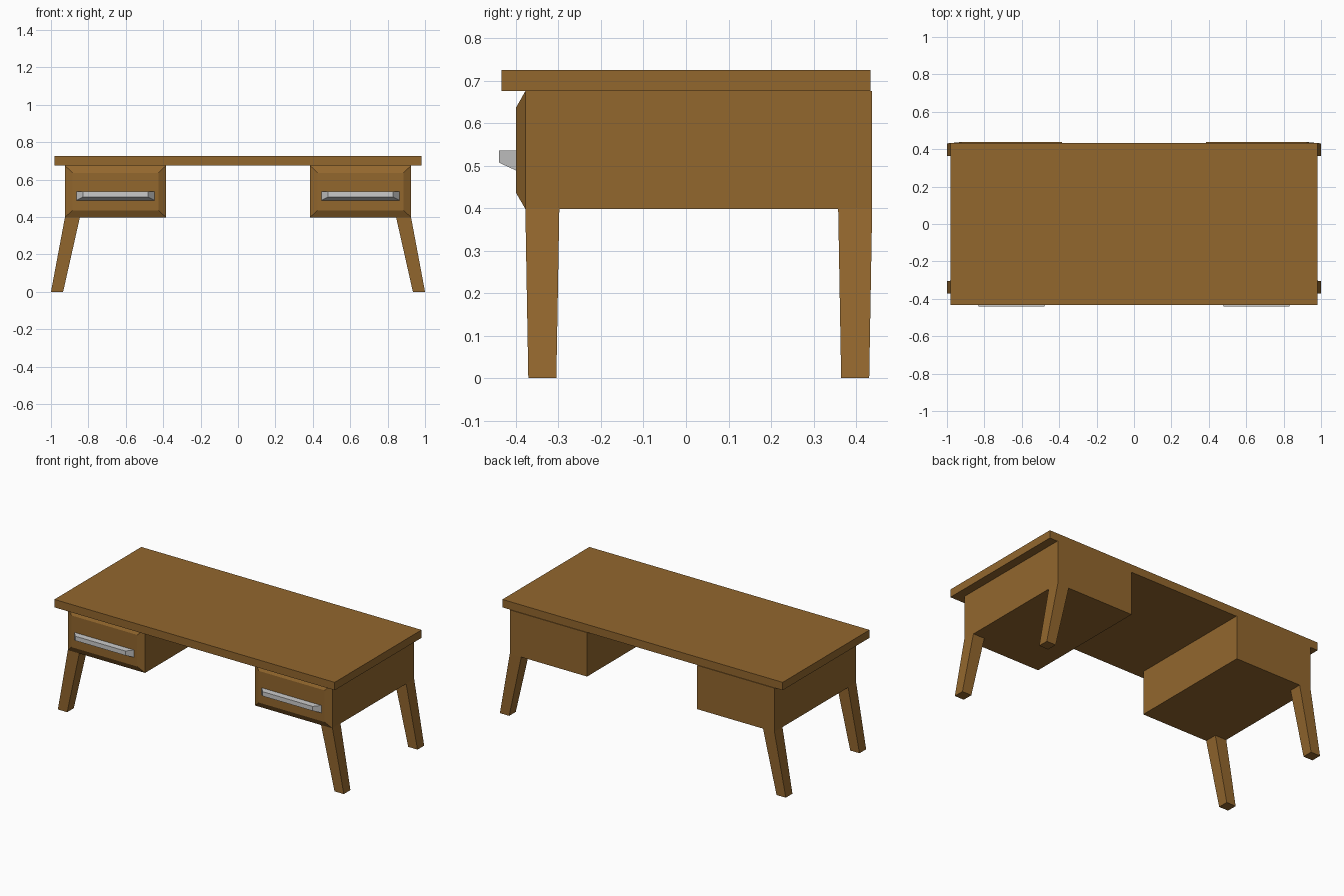
import bpy

if "Cube" in bpy.data.objects:
    bpy.data.objects.remove(bpy.data.objects["Cube"])


def material(name, color):
    m = bpy.data.materials.new(name)
    m.diffuse_color = color
    m.use_nodes = True
    m.node_tree.nodes["Principled BSDF"].inputs["Base Color"].default_value = m.diffuse_color
    return m


wood = material("wood", (0.29, 0.135, 0.027, 1))
metal = material("metal", (0.6, 0.6, 0.58, 1))


def loft(name, rings, mat, side=1):
    """Closed solid through a list of four-cornered rings; side=-1 mirrors in x."""
    verts = [(side * x, y, z) for ring in rings for x, y, z in ring]
    n = len(rings)
    faces = [(0, 1, 2, 3), tuple(range(4 * n - 4, 4 * n))]
    for r in range(n - 1):
        for i in range(4):
            j = (i + 1) % 4
            faces.append((4 * r + i, 4 * r + j, 4 * r + 4 + j, 4 * r + 4 + i))
    mesh = bpy.data.meshes.new(name)
    mesh.from_pydata(verts, [], faces)
    ob = bpy.data.objects.new(name, mesh)
    bpy.context.collection.objects.link(ob)
    mesh.materials.append(mat)
    # consistent outward normals
    import bmesh
    bm = bmesh.new()
    bm.from_mesh(mesh)
    bmesh.ops.recalc_face_normals(bm, faces=bm.faces)
    bm.to_mesh(mesh)
    bm.free()
    return ob


def ring_z(x0, x1, y0, y1, z):
    return [(x0, y0, z), (x1, y0, z), (x1, y1, z), (x0, y1, z)]


def ring_y(x0, x1, z0, z1, y):
    return [(x0, y, z0), (x1, y, z0), (x1, y, z1), (x0, y, z1)]


# tabletop slab
loft("tabletop", [ring_z(-0.98, 0.98, -0.434, 0.434, 0.675),
                  ring_z(-0.98, 0.98, -0.434, 0.434, 0.725)], wood)

for side, label in ((-1, "left"), (1, "right")):
    # cabinet with raised, chamfered drawer front
    loft(label + "_drawer_cabinet",
         [ring_y(0.425, 0.885, 0.436, 0.636, -0.40),
          ring_y(0.385, 0.925, 0.398, 0.675, -0.378),
          ring_y(0.385, 0.925, 0.398, 0.675, 0.438)], wood, side)
    # tapered drawer pull
    loft(label + "_drawer_handle",
         [ring_y(0.48, 0.83, 0.507, 0.535, -0.44),
          ring_y(0.445, 0.865, 0.488, 0.535, -0.399)], metal, side)
    # splayed, tapered legs
    for place, y in (("front", -0.338), ("back", 0.398)):
        loft(f"{label}_{place}_leg",
             [ring_z(0.935, 1.0, y - 0.033, y + 0.033, 0),
              ring_z(0.845, 0.925, y - 0.04, y + 0.04, 0.40)], wood, side)
